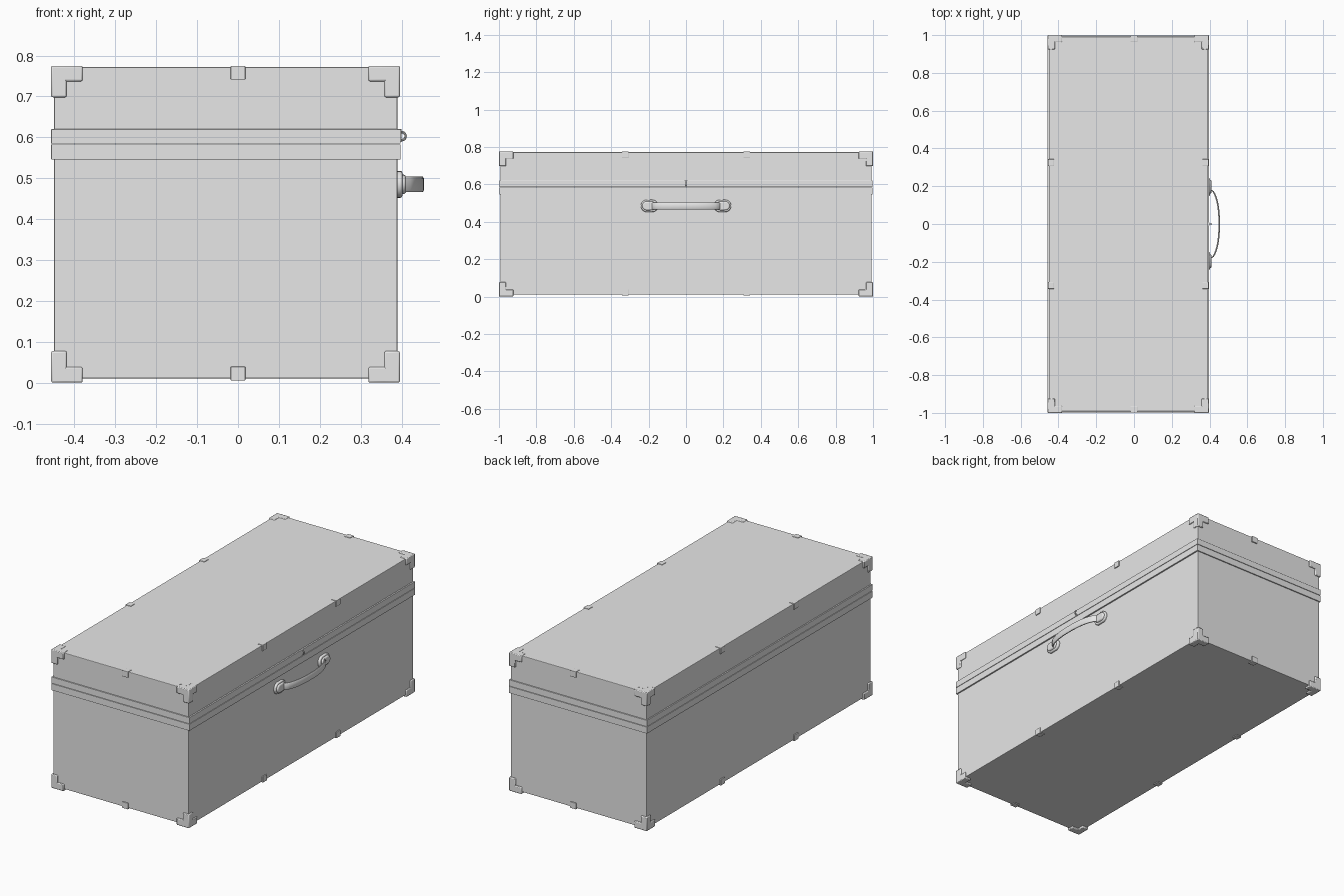
import bpy, bmesh, math
from mathutils import Vector

if "Cube" in bpy.data.objects:
    bpy.data.objects.remove(bpy.data.objects["Cube"], do_unlink=True)

grey = bpy.data.materials.new("plain grey")
grey.use_nodes = True
grey.diffuse_color = (0.8, 0.8, 0.8, 1)
grey.node_tree.nodes["Principled BSDF"].inputs["Base Color"].default_value = (0.8, 0.8, 0.8, 1)

CX = -0.03                      # middle of the case across x
LO = Vector((-0.45, -0.992, 0.01))
HI = Vector((0.39, 0.992, 0.772))
OUT_LO = Vector((-0.457, -1.0, 0.0))
OUT_HI = Vector((0.396, 1.0, 0.775))


def finish(name, bm, bevel=0, segments=2, smooth=False):
    bmesh.ops.recalc_face_normals(bm, faces=bm.faces)
    mesh = bpy.data.meshes.new(name)
    bm.to_mesh(mesh)
    bm.free()
    obj = bpy.data.objects.new(name, mesh)
    bpy.context.collection.objects.link(obj)
    mesh.materials.append(grey)
    if bevel:
        mod = obj.modifiers.new("soft edges", "BEVEL")
        mod.width, mod.segments, mod.limit_method = bevel, segments, "ANGLE"
    if smooth:
        bpy.ops.object.select_all(action="DESELECT")
        obj.select_set(True)
        bpy.context.view_layer.objects.active = obj
        bpy.ops.object.shade_smooth_by_angle(angle=math.radians(35))
    return obj


def add_box(bm, a, b):
    verts = bmesh.ops.create_cube(bm, size=1)["verts"]
    for v in verts:
        v.co = Vector([(a[i] + b[i]) / 2 + v.co[i] * abs(b[i] - a[i]) for i in range(3)])


def box(name, a, b, bevel=0):
    bm = bmesh.new()
    add_box(bm, a, b)
    return finish(name, bm, bevel)


# Case body and lid
box("case_base", LO, (HI.x, HI.y, 0.583), 0.003)
box("case_lid", (LO.x, LO.y, 0.585), HI, 0.003)

# Trim bands on either side of the opening
for name, z0, z1 in (("lower_band", 0.546, 0.583), ("upper_band", 0.585, 0.62)):
    box(name, (OUT_LO.x, OUT_LO.y + 0.002, z0), (0.398, OUT_HI.y - 0.002, z1), 0.001)


def corner(name, sx, sy, sz):
    """Three short arms meeting at one corner of the case."""
    tip = [(OUT_HI if s > 0 else OUT_LO)[i] for i, s in enumerate((sx, sy, sz))]
    cuts = (0, 0.038, 0.077)
    bm = bmesh.new()
    for cell in ((0, 0, 0), (1, 0, 0), (0, 1, 0), (0, 0, 1)):
        ends = [[tip[i] - s * cuts[cell[i] + k] for i, s in enumerate((sx, sy, sz))]
                for k in (0, 1)]
        add_box(bm, *ends)
    bmesh.ops.remove_doubles(bm, verts=bm.verts, dist=0.0001)
    # drop the walls shared by neighbouring cells
    seen = {}
    for f in bm.faces:
        key = tuple(round(c, 3) for c in f.calc_center_median())
        seen.setdefault(key, []).append(f)
    inner = [f for group in seen.values() if len(group) > 1 for f in group]
    bmesh.ops.delete(bm, geom=inner, context="FACES")
    finish(name, bm, 0.004, 2, True)


def clip(name, axis, along, side, sz):
    """Small angle clip folded over a top or bottom edge."""
    a, b = Vector(), Vector()
    a[1 - axis], b[1 - axis] = along - 0.018, along + 0.018
    edge = (OUT_HI if side > 0 else OUT_LO)[axis]
    a[axis], b[axis] = edge - side * 0.001, edge - side * 0.034
    a.z = OUT_HI.z if sz > 0 else OUT_LO.z + 0.005
    b.z = a.z - sz * 0.034
    box(name, a, b, 0.002)


for sz, level in ((1, "top"), (-1, "bottom")):
    for sx, xs in ((1, "left"), (-1, "right")):
        for sy, ys in ((-1, "front"), (1, "back")):
            corner(f"{level}_{ys}_{xs}_corner", sx, sy, sz)
            clip(f"{level}_{ys}_{xs}_side_clip", 0, sy * 0.325, sx, sz)
    for sy, ys in ((-1, "front"), (1, "back")):
        clip(f"{level}_{ys}_clip", 1, 0, sy, sz)

# Handle mounts: rounded plates with a domed cap
HZ = 0.485


def capsule(name, yc, half_y, half_z, x0, x1, bevel):
    bm = bmesh.new()
    ring = []
    for i in range(24):
        t = math.tau * i / 24
        shift = math.copysign(half_y - half_z, math.cos(t))
        ring.append(bm.verts.new((x0, yc + shift + half_z * math.cos(t),
                                  HZ + half_z * math.sin(t))))
    face = bm.faces.new(ring)
    moved = bmesh.ops.extrude_face_region(bm, geom=[face])["geom"]
    top = [v for v in moved if isinstance(v, bmesh.types.BMVert)]
    bmesh.ops.translate(bm, verts=top, vec=(x1 - x0, 0, 0))
    finish(name, bm, bevel, 3, True)


for s, side in ((-1, "front"), (1, "back")):
    capsule(f"{side}_handle_mount", s * 0.195, 0.047, 0.033, 0.385, 0.402, 0.005)
    capsule(f"{side}_handle_cap", s * 0.198, 0.036, 0.024, 0.395, 0.411, 0.007)

# Handle strap: a flat bowed band
bm = bmesh.new()
rows = []
for i in range(25):
    u = -1 + 2 * i / 24
    y = 0.19 * u
    x = 0.398 + 0.057 * math.sqrt(max(0, 1 - abs(u) ** 2.3))
    rows.append([bm.verts.new((x - dx, y * (1 - dx), HZ + dz))
                 for dx, dz in ((0, -0.014), (0, 0.014), (0.003, 0.019),
                                (0.008, 0.019), (0.008, -0.019), (0.003, -0.019))])
for r, q in zip(rows, rows[1:]):
    for k in range(6):
        n = (k + 1) % 6
        bm.faces.new((r[k], r[n], q[n], q[k]))
bm.faces.new(rows[0])
bm.faces.new(rows[-1])
finish("handle_strap", bm, smooth=True)

# Latch staple: plate and ring
box("latch_plate", (0.39, -0.009, 0.588), (0.4, 0.009, 0.62), 0.001)
bpy.ops.mesh.primitive_torus_add(location=(0.4, 0, 0.603), rotation=(math.pi / 2, 0, 0),
                                 major_radius=0.01, minor_radius=0.003,
                                 major_segments=20, minor_segments=8)
ring = bpy.context.object
ring.name = "latch_ring"
ring.data.materials.append(grey)
bpy.ops.object.shade_smooth_by_angle(angle=math.radians(35))
